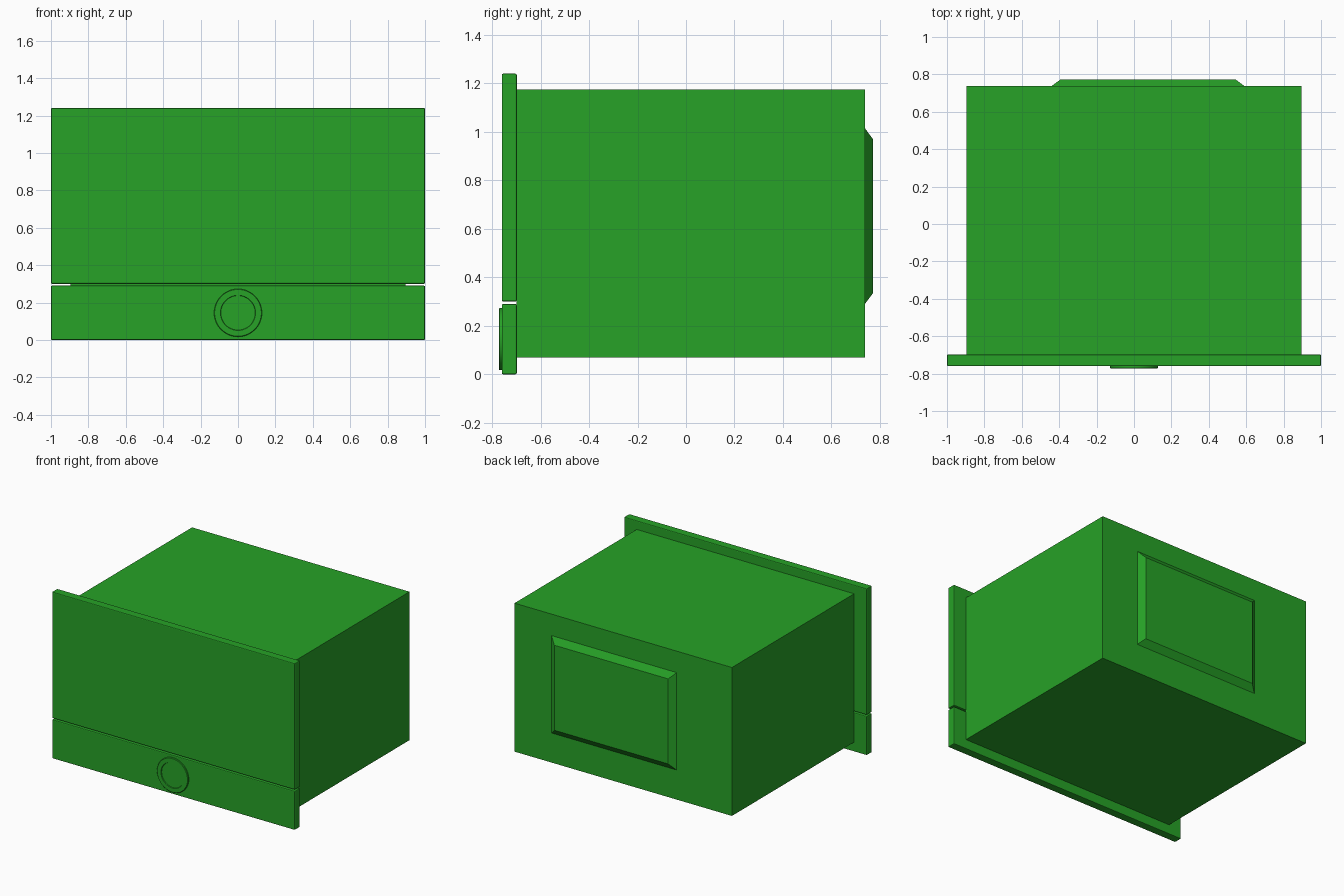
import bpy, bmesh
from math import cos, sin, tau

if "Cube" in bpy.data.objects:
    bpy.data.objects.remove(bpy.data.objects["Cube"])

green = bpy.data.materials.new("green_enamel")
green.diffuse_color = (0.02, 0.36, 0.02, 1)
green.use_nodes = True
green.node_tree.nodes["Principled BSDF"].inputs["Base Color"].default_value = green.diffuse_color


def make(name, bm, bevel=0):
    bmesh.ops.recalc_face_normals(bm, faces=bm.faces[:])
    me = bpy.data.meshes.new(name)
    bm.to_mesh(me)
    bm.free()
    me.materials.append(green)
    ob = bpy.data.objects.new(name, me)
    bpy.context.collection.objects.link(ob)
    if bevel:
        mod = ob.modifiers.new("soft_edges", 'BEVEL')
        mod.width, mod.segments = bevel, 2
    return ob


def box(name, x0, x1, y0, y1, z0, z1, taper=0, bevel=0):
    """Box whose +y face is inset by taper on every side."""
    bm = bmesh.new()
    rings = []
    for y, t in ((y0, 0), (y1, taper)):
        rings.append([bm.verts.new(p) for p in (
            (x0 + t, y, z0 + t), (x1 - t, y, z0 + t),
            (x1 - t, y, z1 - t), (x0 + t, y, z1 - t))])
    a, b = rings
    bm.faces.new(a)
    bm.faces.new(b)
    for i in range(4):
        j = (i + 1) % 4
        bm.faces.new((a[i], a[j], b[j], b[i]))
    return make(name, bm, bevel)


def lathe_y(name, profile, z, n=48):
    """Revolve (radius, y) points about a y-parallel axis, capping both ends."""
    bm = bmesh.new()
    rings = [[bm.verts.new((r * cos(tau * i / n), y, z + r * sin(tau * i / n)))
              for i in range(n)] for r, y in profile]
    for a, b in zip(rings, rings[1:]):
        for i in range(n):
            j = (i + 1) % n
            bm.faces.new((a[i], a[j], b[j], b[i]))
    bm.faces.new(rings[0])
    bm.faces.new(rings[-1])
    return make(name, bm)


# Appliance carcass and the offset housing on its back
box("body", -0.895, 0.895, -0.70, 0.738, 0.07, 1.175)
box("rear_housing", -0.44, 0.59, 0.738, 0.772, 0.29, 1.015, taper=0.046)

# Front door above the control strip
box("door", -1, 1, -0.76, -0.698, 0.30, 1.24, bevel=0.006)
box("control_panel", -1, 1, -0.76, -0.698, 0, 0.29, bevel=0.006)

# Round dial: raised rim with a slightly recessed centre
dial = lathe_y("dial", [(0.128, -0.755), (0.128, -0.769), (0.125, -0.772),
                        (0.094, -0.772), (0.092, -0.766)], 0.145)
bpy.context.view_layer.objects.active = dial
dial.select_set(True)
bpy.ops.object.shade_smooth_by_angle()
